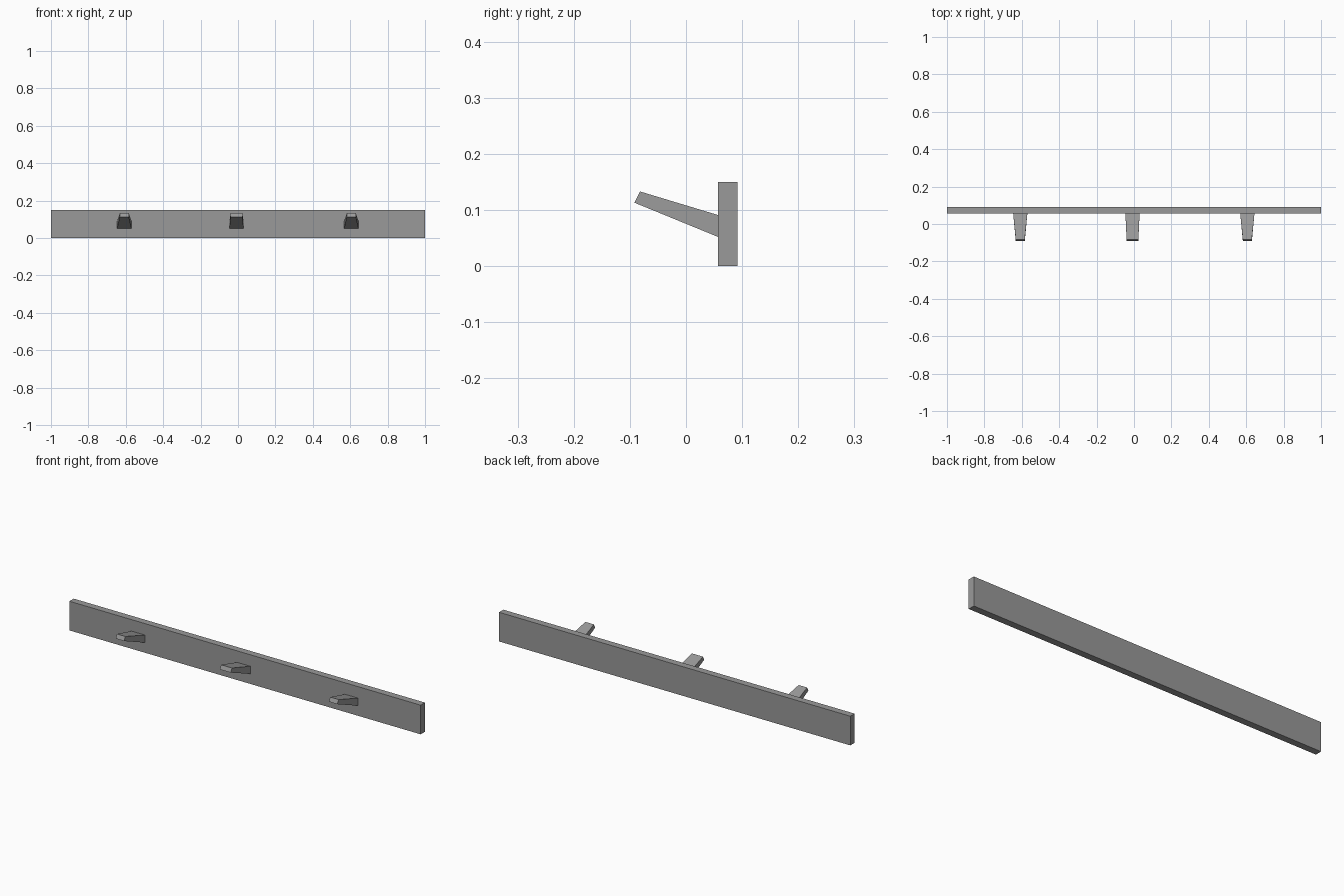
import bpy
import bmesh

cube = bpy.data.objects.get("Cube")
if cube:
    bpy.data.objects.remove(cube, do_unlink=True)

GREY = (0.32, 0.32, 0.32, 1.0)
grey = bpy.data.materials.new("grey")
grey.use_nodes = True
grey.diffuse_color = GREY
grey.node_tree.nodes["Principled BSDF"].inputs["Base Color"].default_value = GREY


def add_loft(name, start, end):
    """Flat-sided solid between two matching four-point sections."""
    bm = bmesh.new()
    a = [bm.verts.new(p) for p in start]
    b = [bm.verts.new(p) for p in end]
    bm.faces.new(a)
    bm.faces.new(b)
    for i in range(4):
        j = (i + 1) % 4
        bm.faces.new((a[i], a[j], b[j], b[i]))
    bmesh.ops.recalc_face_normals(bm, faces=bm.faces)
    mesh = bpy.data.meshes.new(name)
    bm.to_mesh(mesh)
    bm.free()
    mesh.materials.append(grey)
    obj = bpy.data.objects.new(name, mesh)
    bpy.context.collection.objects.link(obj)
    return obj


def section(x, half_width, low, high):
    """Rectangle across x, between a lower and an upper (y, z) edge."""
    return [(x - half_width, *low), (x + half_width, *low),
            (x + half_width, *high), (x - half_width, *high)]


# Long wall board
FRONT, BACK, HEIGHT = 0.057, 0.092, 0.15
add_loft("back_board",
         section(0, 1, (FRONT, 0), (FRONT, HEIGHT)),
         section(0, 1, (BACK, 0), (BACK, HEIGHT)))

# Tapered pegs sloping up and forward
for name, x, tip_half in (("right_peg", -0.608, 0.024),
                          ("middle_peg", -0.008, 0.031),
                          ("left_peg", 0.606, 0.024)):
    add_loft(name,
             section(x, 0.038, (FRONT, 0.052), (FRONT, 0.091)),
             section(x, tip_half, (-0.092, 0.113), (-0.082, 0.133)))
